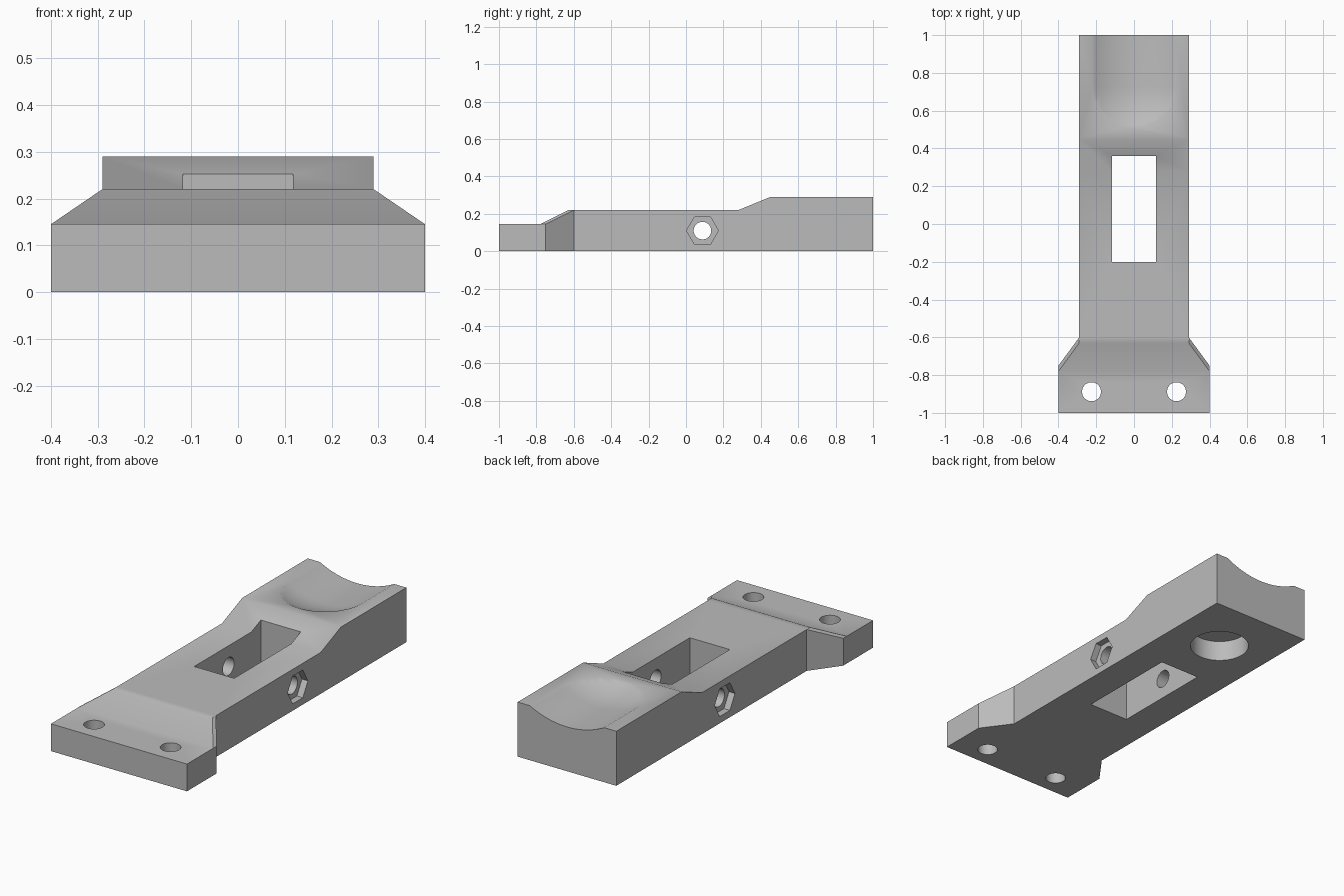
import bpy, bmesh
from math import pi
from mathutils import Matrix

default = bpy.data.objects.get("Cube")
if default:
    bpy.data.objects.remove(default, do_unlink=True)

grey = bpy.data.materials.new("plain grey")
grey.use_nodes = True
colour = (0.5, 0.5, 0.5, 1)
grey.diffuse_color = colour
grey.node_tree.nodes["Principled BSDF"].inputs["Base Color"].default_value = colour


def make_object(name, bm):
    bmesh.ops.recalc_face_normals(bm, faces=bm.faces[:])
    mesh = bpy.data.meshes.new(name)
    bm.to_mesh(mesh)
    bm.free()
    mesh.materials.append(grey)
    obj = bpy.data.objects.new(name, mesh)
    bpy.context.collection.objects.link(obj)
    return obj


def prism(name, radius, length, centre, sides=48, along_x=False):
    bm = bmesh.new()
    bmesh.ops.create_cone(bm, cap_ends=True, segments=sides,
                          radius1=radius, radius2=radius, depth=length)
    if along_x:
        # Puts a corner of the hexagon on the y axis
        bm.transform(Matrix.Rotation(pi / 2, 4, 'Y'))
    bm.transform(Matrix.Translation(centre))
    return make_object(name, bm)


def box(name, size, centre):
    bm = bmesh.new()
    bmesh.ops.create_cube(bm, size=1)
    bm.transform(Matrix.Translation(centre) @ Matrix.Diagonal((*size, 1)))
    return make_object(name, bm)


# Body: a wide mounting foot that tapers into a narrower raised arm
WIDE, ARM = 0.4, 0.29
FOOT, DECK, TOP = 0.145, 0.22, 0.29
points = {
    "front_low": (WIDE, -1, 0), "front": (WIDE, -1, FOOT),
    "ramp": (WIDE, -0.78, FOOT),
    "flare": (WIDE, -0.75, FOOT), "flare_low": (WIDE, -0.75, 0),
    "crest": (ARM, -0.63, DECK),
    "neck": (ARM, -0.6, DECK), "neck_low": (ARM, -0.6, 0),
    "rise": (ARM, 0.28, DECK), "head": (ARM, 0.45, TOP),
    "back": (ARM, 1, TOP), "back_low": (ARM, 1, 0),
}
bm = bmesh.new()
side = {s: {k: bm.verts.new((s * x, y, z)) for k, (x, y, z) in points.items()}
        for s in (1, -1)}
flanks = ["front_low front ramp flare flare_low",
          "flare_low flare neck neck_low",
          "ramp flare neck crest",
          "neck_low neck rise head back back_low"]
bands = ["front_low front", "front ramp", "ramp crest", "crest neck rise",
         "rise head", "head back", "back back_low",
         "back_low neck_low flare_low front_low"]
for names in flanks:
    for s in (1, -1):
        bm.faces.new([side[s][k] for k in names.split()])
for names in bands:
    keys = names.split()
    bm.faces.new([side[1][k] for k in keys] + [side[-1][k] for k in reversed(keys)])
body = make_object("bracket_body", bm)

# Rounded cradle in the head: a sphere stretched out through the back
bm = bmesh.new()
bmesh.ops.create_uvsphere(bm, u_segments=96, v_segments=48, radius=0.467)
bm.transform(Matrix.Rotation(pi / 2, 4, 'X'))
for v in bm.verts:
    if v.co.y > 0.001:
        v.co.y += 0.6
bm.transform(Matrix.Translation((0, 0.73, 0.702)))
cutters = [make_object("cradle_cutter", bm)]

# Slot, cross bolt with hexagonal nut pockets, screw holes, blind bottom pocket
BOLT_Y, BOLT_Z = 0.088, 0.11
cutters.append(box("slot_cutter", (0.235, 0.56, 1), (0, 0.08, 0.2)))
cutters.append(prism("bolt_cutter", 0.047, 2, (0, BOLT_Y, BOLT_Z), along_x=True))
for s in (1, -1):
    cutters.append(prism("nut_cutter", 0.085, 0.2,
                         (s * (ARM + 0.065), BOLT_Y, BOLT_Z), sides=6, along_x=True))
    cutters.append(prism("screw_cutter", 0.05, 1, (s * 0.225, -0.888, 0.1)))
cutters.append(prism("pocket_cutter", 0.147, 0.22, (0, 0.675, 0), sides=64))

# Turn the nut pockets so that two flats lie level
for c in cutters:
    if c.name.startswith("nut_cutter"):
        y_reach = max(v.co.y for v in c.data.vertices) - BOLT_Y
        if y_reach < 0.08:
            centre = Matrix.Translation((0, BOLT_Y, BOLT_Z))
            c.data.transform(centre @ Matrix.Rotation(pi / 6, 4, 'X') @ centre.inverted())

# Apply every cut and remove the cutters
bpy.ops.object.select_all(action='DESELECT')
bpy.context.view_layer.objects.active = body
body.select_set(True)
for c in cutters:
    c.hide_render = True
    cut = body.modifiers.new(c.name, 'BOOLEAN')
    cut.operation = 'DIFFERENCE'
    cut.solver = 'EXACT'
    cut.object = c
    bpy.ops.object.modifier_apply(modifier=cut.name)
    bpy.data.objects.remove(c, do_unlink=True)

bpy.ops.object.shade_smooth_by_angle(angle=pi / 6)
